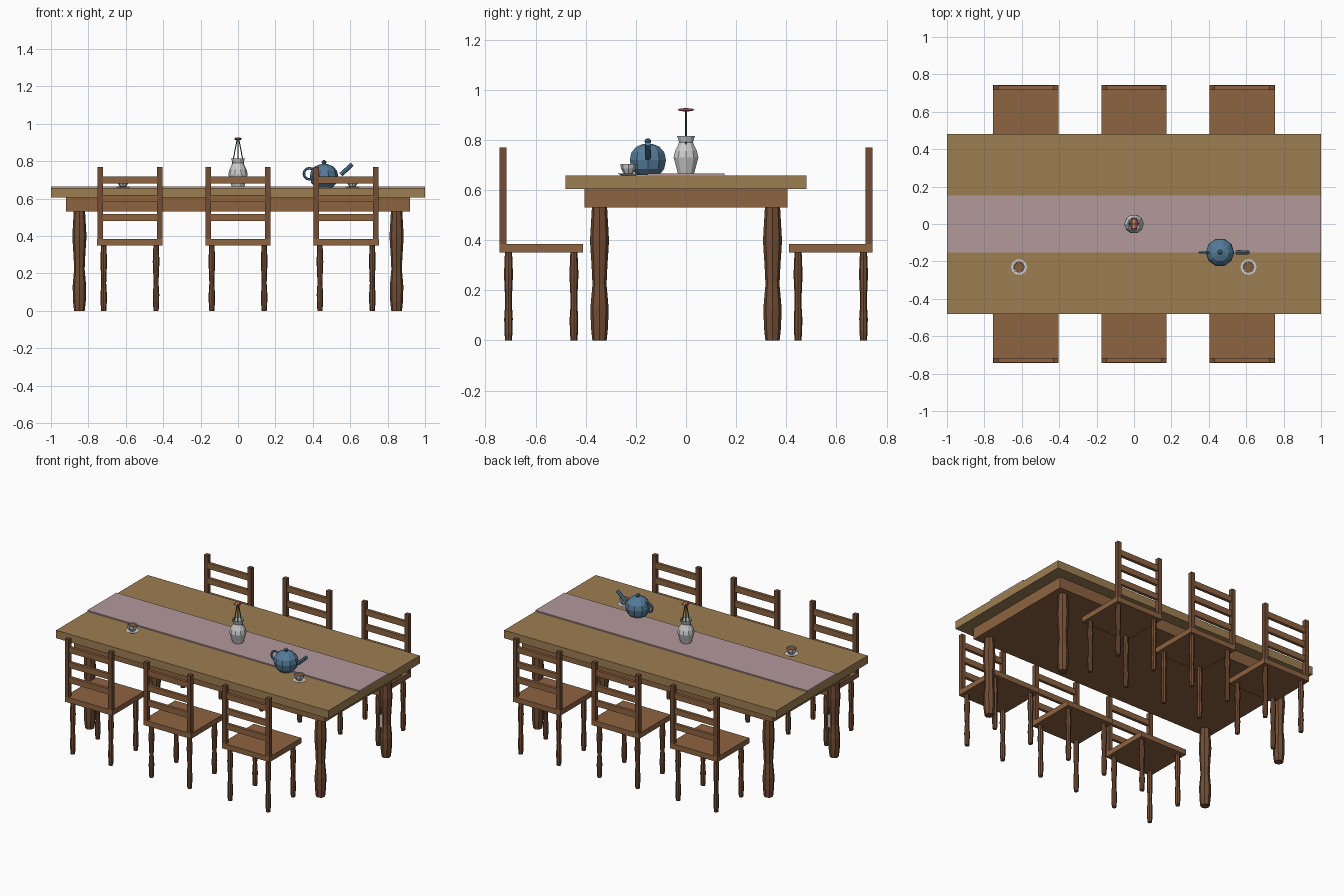
import bpy, bmesh
from math import pi, cos, sin
from mathutils import Vector

if "Cube" in bpy.data.objects:
    bpy.data.objects.remove(bpy.data.objects["Cube"])


def mat(name, r, g, b):
    m = bpy.data.materials.new(name)
    m.diffuse_color = (r, g, b, 1)
    m.use_nodes = True
    m.node_tree.nodes["Principled BSDF"].inputs["Base Color"].default_value = m.diffuse_color
    return m


OAK = mat("oak", 0.34, 0.21, 0.085)
WOOD = mat("brown_wood", 0.27, 0.125, 0.052)
DARK = mat("dark_wood", 0.17, 0.075, 0.035)
CLOTH = mat("cloth", 0.45, 0.32, 0.33)
BLUE = mat("blue_glaze", 0.09, 0.2, 0.32)
CHINA = mat("china", 0.6, 0.6, 0.6)
TEA = mat("tea", 0.25, 0.11, 0.04)
GREEN = mat("stem_green", 0.03, 0.1, 0.03)
RED = mat("red_petal", 0.5, 0.08, 0.12)
YELLOW = mat("yellow_petal", 0.7, 0.5, 0.06)


def finish(name, bm, m, loc=(0, 0, 0)):
    bmesh.ops.recalc_face_normals(bm, faces=bm.faces)
    me = bpy.data.meshes.new(name)
    bm.to_mesh(me)
    bm.free()
    me.materials.append(m)
    ob = bpy.data.objects.new(name, me)
    ob.location = loc
    bpy.context.collection.objects.link(ob)
    return ob


def box(name, m, x0, x1, y0, y1, z0, z1):
    bm = bmesh.new()
    bmesh.ops.create_cube(bm, size=1)
    for v in bm.verts:
        v.co.x *= x1 - x0
        v.co.y *= y1 - y0
        v.co.z *= z1 - z0
    return finish(name, bm, m, ((x0 + x1) / 2, (y0 + y1) / 2, (z0 + z1) / 2))


def lathe(name, m, profile, loc, sides=8):
    """Turned solid from (radius, height) points, ends capped."""
    bm = bmesh.new()
    rings = [[bm.verts.new((r * cos(2 * pi * i / sides), r * sin(2 * pi * i / sides), z))
              for i in range(sides)] for r, z in profile]
    for a, b in zip(rings, rings[1:]):
        for i in range(sides):
            j = (i + 1) % sides
            bm.faces.new((a[i], a[j], b[j], b[i]))
    bm.faces.new(rings[0])
    bm.faces.new(rings[-1])
    return finish(name, bm, m, loc)


def rod(name, m, a, b, r0, r1, sides=6):
    a, b = Vector(a), Vector(b)
    ob = lathe(name, m, [(r0, 0), (r1, (b - a).length)], a, sides)
    ob.rotation_euler = (b - a).to_track_quat('Z', 'Y').to_euler()
    return ob


def leg(name, x, y, height, r):
    shape = [(0.75, 0), (0.9, 0.1), (0.95, 0.25), (0.74, 0.42),
             (0.82, 0.55), (1, 0.75), (0.8, 1)]
    lathe(name, DARK, [(r * a, height * t) for a, t in shape], (x, y, 0))


# Table
box("tabletop", OAK, -1, 1, -0.48, 0.48, 0.605, 0.658)
box("apron", WOOD, -0.92, 0.92, -0.405, 0.405, 0.53, 0.605)
box("table_runner", CLOTH, -1, 1, -0.153, 0.153, 0.658, 0.666)
for x in (-0.848, 0.848):
    for y in (-0.345, 0.345):
        leg("table_leg", x, y, 0.53, 0.038)

# Chairs, three on each long side
for cx in (-0.578, 0, 0.578):
    for s in (-1, 1):
        def cbox(name, m, x0, x1, d0, d1, z0, z1):
            box(name, m, cx + x0, cx + x1, min(s * d0, s * d1), max(s * d0, s * d1), z0, z1)
        cbox("chair_seat", WOOD, -0.175, 0.175, 0.41, 0.743, 0.35, 0.385)
        for sx in (-1, 1):
            for d in (0.447, 0.708):
                leg("chair_leg", cx + sx * 0.14, s * d, 0.35, 0.018)
            px = sx * 0.159
            cbox("chair_back_post", DARK, px - 0.014, px + 0.014, 0.716, 0.744, 0.385, 0.77)
        for z in (0.5, 0.6, 0.7):
            cbox("chair_back_slat", WOOD, -0.146, 0.146, 0.72, 0.74, z - 0.019, z + 0.019)

# Vase, hollow at the mouth
lathe("vase", CHINA, [(0.034, 0.666), (0.052, 0.73), (0.046, 0.755), (0.029, 0.79),
                      (0.037, 0.815), (0.031, 0.815), (0.023, 0.79), (0.03, 0.75)],
      (0, 0, 0), 10)

# Three stems leaning together, with narrow petals
for k, m in ((-1, RED), (0, YELLOW), (1, RED)):
    rod("flower_stem", GREEN, (k * 0.036, 0, 0.755), (k * 0.004, 0, 0.92), 0.003, 0.003)
    bm = bmesh.new()
    bmesh.ops.create_uvsphere(bm, u_segments=8, v_segments=4, radius=1)
    for v in bm.verts:
        v.co = Vector((v.co.x * 0.009, v.co.y * 0.034, v.co.z * 0.007))
    finish("flower_petal", bm, m, (k * 0.01, 0, 0.92))

# Teapot
P = (0.46, -0.152, 0)
lathe("teapot_body", BLUE, [(0.045, 0.659), (0.068, 0.683), (0.076, 0.72), (0.069, 0.75),
                            (0.048, 0.773), (0.02, 0.784)], P, 10)
lathe("teapot_knob", BLUE, [(0.007, 0.782), (0.013, 0.793), (0.011, 0.801),
                            (0.004, 0.806)], P, 8)
rod("teapot_spout", BLUE, (0.55, P[1], 0.728), (0.611, P[1], 0.784), 0.012, 0.011, 8)

# Handle ring standing in the x-z plane
bpy.ops.mesh.primitive_torus_add(major_segments=12, minor_segments=6, major_radius=0.03,
                                 minor_radius=0.007, location=(0.382, P[1], 0.733),
                                 rotation=(pi / 2, 0, 0))
bpy.context.object.name = "teapot_handle"
bpy.context.object.data.materials.append(BLUE)

# Cups on saucers
for x in (-0.615, 0.612):
    at = (x, -0.23, 0)
    lathe("saucer", CHINA, [(0.03, 0.658), (0.043, 0.665), (0.03, 0.665)], at, 10)
    lathe("cup", CHINA, [(0.018, 0.665), (0.029, 0.685), (0.032, 0.703), (0.027, 0.703),
                         (0.025, 0.69)], at, 8)
    lathe("tea", TEA, [(0.024, 0.69), (0.026, 0.698)], at, 8)
